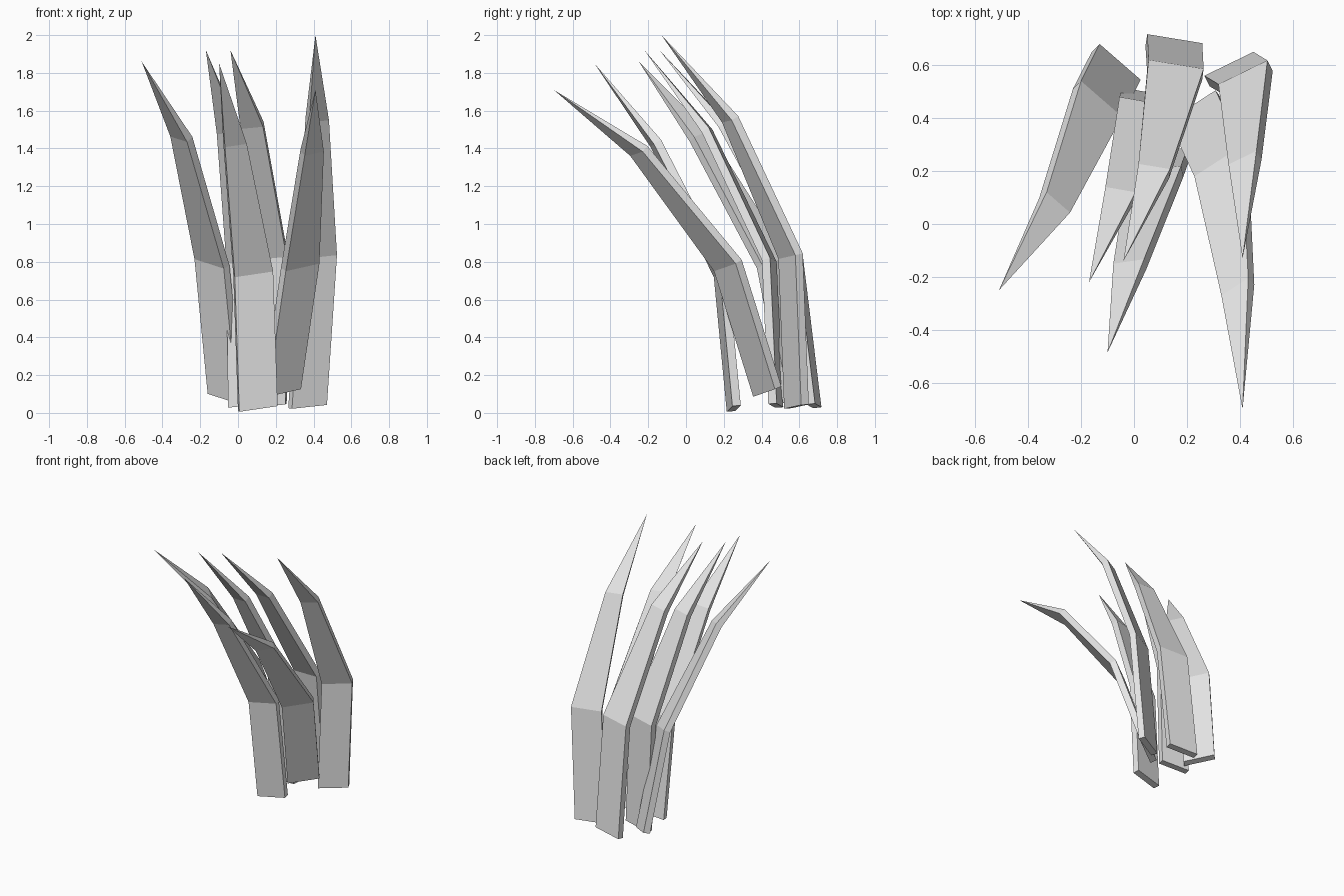
import bpy
import bmesh
from mathutils import Vector

cube = bpy.data.objects.get("Cube")
if cube:
    bpy.data.objects.remove(cube, do_unlink=True)

THICKNESS = 0.045
TAPER = (1, 1, 0.57)  # blade width at base, bend and upper bend

grey = bpy.data.materials.new("light grey")
grey.use_nodes = True
COLOUR = (0.8, 0.8, 0.8, 1)
grey.diffuse_color = COLOUR
grey.node_tree.nodes["Principled BSDF"].inputs["Base Color"].default_value = COLOUR


def make_blade(name, side, spine):
    """Bent slab: spine runs up the rear left edge to the tip, side spans the width."""
    side = Vector(side)
    points = [Vector(p) for p in spine]
    bm = bmesh.new()
    rings = []
    for i, taper in enumerate(TAPER):
        # Mitre the thickness at each bend
        tangent = (points[i + 1] - points[i]).normalized()
        if i:
            tangent += (points[i] - points[i - 1]).normalized()
        front = side.cross(tangent).normalized() * THICKNESS
        span = side * taper
        corners = (points[i], points[i] + span, points[i] + span + front, points[i] + front)
        rings.append([bm.verts.new(c) for c in corners])
    tip = bm.verts.new(points[-1])
    bm.faces.new(rings[0])
    for k in range(4):
        n = (k + 1) % 4
        for low, high in zip(rings, rings[1:]):
            bm.faces.new((low[k], low[n], high[n], high[k]))
        bm.faces.new((rings[-1][k], rings[-1][n], tip))
    bmesh.ops.recalc_face_normals(bm, faces=bm.faces)
    mesh = bpy.data.meshes.new(name)
    bm.to_mesh(mesh)
    bm.free()
    mesh.materials.append(grey)
    blade = bpy.data.objects.new(name, mesh)
    bpy.context.collection.objects.link(blade)


# Blades: width vector, then base, bend, upper bend and tip
make_blade("right_outer_blade", (0.155, -0.135, -0.05),
           [(-0.13, 0.68, 0.11), (-0.2, 0.54, 0.83), (-0.33, 0.12, 1.49), (-0.51, -0.25, 1.86)])
make_blade("right_inner_blade", (0.2, -0.035, 0.02),
           [(-0.045, 0.515, 0.03), (-0.055, 0.48, 0.8), (-0.108, 0.14, 1.5), (-0.17, -0.22, 1.92)])
make_blade("front_centre_blade", (0.203, 0.03, 0.03),
           [(0, 0.26, 0.01), (-0.025, 0.19, 0.73), (-0.078, -0.15, 1.43), (-0.1, -0.485, 1.85)])
make_blade("back_centre_blade", (0.208, -0.034, 0.02),
           [(0.05, 0.717, 0.03), (0.055, 0.62, 0.82), (0.017, 0.227, 1.53), (-0.04, -0.14, 1.92)])
make_blade("left_back_blade", (0.185, 0.09, 0.02),
           [(0.266, 0.56, 0.025), (0.319, 0.528, 0.825), (0.357, 0.225, 1.56), (0.41, -0.13, 2)])
make_blade("left_front_blade", (0.178, 0.115, 0.04),
           [(0.13, 0.39, 0.1), (0.228, 0.18, 0.77), (0.33, -0.27, 1.39), (0.41, -0.7, 1.71)])
